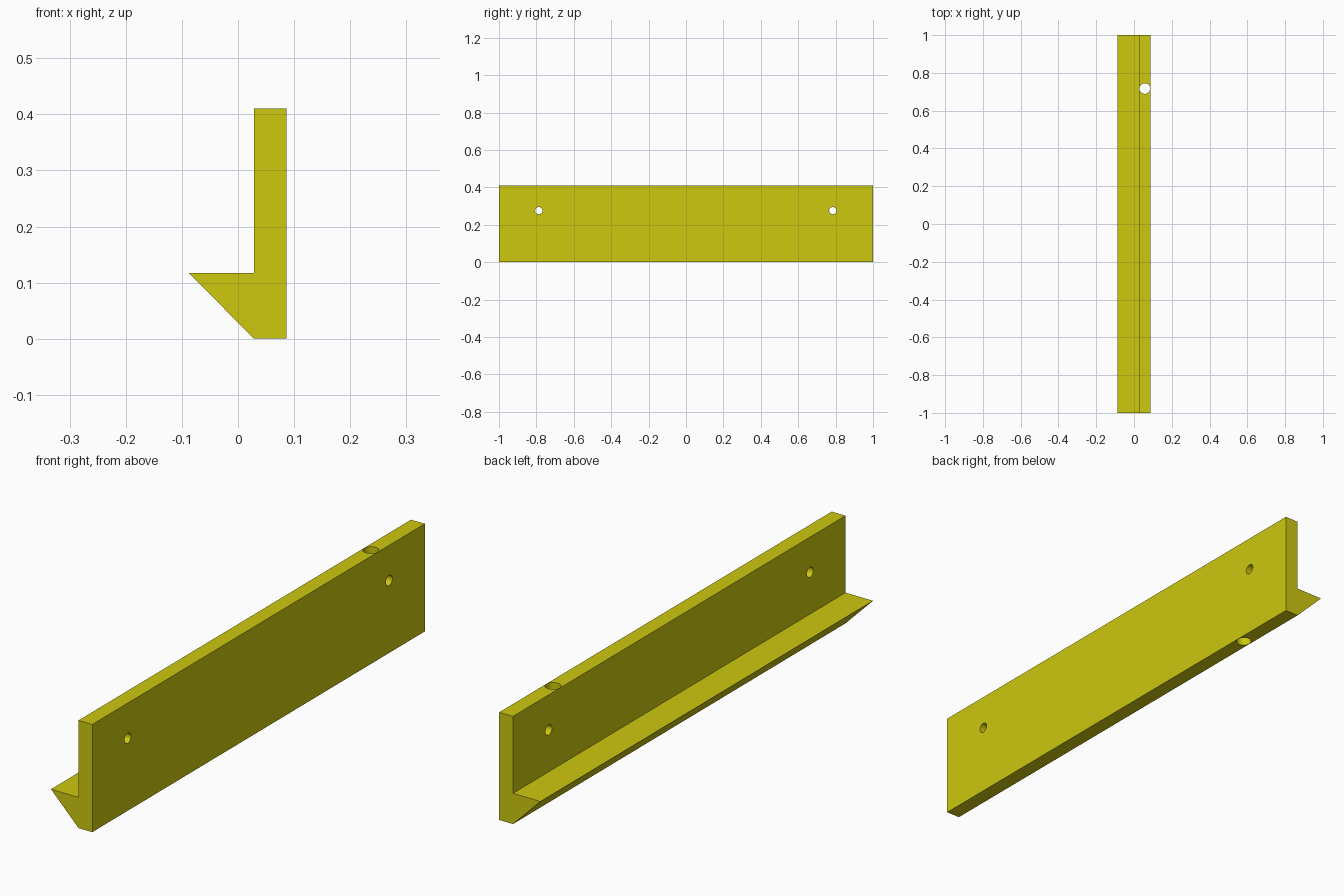
import bpy, bmesh, math

if "Cube" in bpy.data.objects:
    bpy.data.objects.remove(bpy.data.objects["Cube"])

yellow = bpy.data.materials.new("mustard yellow")
yellow.diffuse_color = (0.61, 0.58, 0.005, 1)
yellow.use_nodes = True
yellow.node_tree.nodes["Principled BSDF"].inputs["Base Color"].default_value = yellow.diffuse_color


def extrude_profile(name, profile, y0, y1):
    """Extrude an x/z outline along y."""
    bm = bmesh.new()
    face = bm.faces.new([bm.verts.new((x, y0, z)) for x, z in profile])
    ext = bmesh.ops.extrude_face_region(bm, geom=[face])
    verts = [v for v in ext["geom"] if isinstance(v, bmesh.types.BMVert)]
    bmesh.ops.translate(bm, verts=verts, vec=(0, y1 - y0, 0))
    bmesh.ops.recalc_face_normals(bm, faces=bm.faces)
    mesh = bpy.data.meshes.new(name)
    bm.to_mesh(mesh)
    bm.free()
    ob = bpy.data.objects.new(name, mesh)
    bpy.context.collection.objects.link(ob)
    mesh.materials.append(yellow)
    return ob


def drill(target, name, location, radius, rotation=(0, 0, 0)):
    """Cut a round through-hole in the target."""
    bpy.ops.mesh.primitive_cylinder_add(vertices=32, radius=radius, depth=1,
                                        location=location, rotation=rotation)
    cutter = bpy.context.object
    cutter.name = name
    cutter.data.materials.append(yellow)
    bpy.context.view_layer.update()
    mod = target.modifiers.new(name, 'BOOLEAN')
    mod.operation = 'DIFFERENCE'
    mod.solver = 'EXACT'
    mod.object = cutter
    bpy.context.view_layer.objects.active = target
    bpy.ops.object.modifier_apply(modifier=name)
    bpy.data.objects.remove(cutter, do_unlink=True)


# Upright wall with a wedge-shaped ledge along its foot
rail = extrude_profile("ledge_rail", [
    (0.0285, 0), (0.0865, 0), (0.0865, 0.41),
    (0.0285, 0.41), (0.0285, 0.117), (-0.0875, 0.117)], -1, 1)

# Two screw holes through the wall
for i, y in enumerate((-0.787, 0.785)):
    drill(rail, f"screw_hole_{i}", (0, y, 0.276), 0.0195, (0, math.pi / 2, 0))

# Vertical hole inside the wall thickness
drill(rail, "vertical_hole", (0.0575, 0.717, 0.2), 0.028)

# Smooth hole walls, sharp rail edges
bpy.ops.object.select_all(action='DESELECT')
rail.select_set(True)
bpy.context.view_layer.objects.active = rail
bpy.ops.object.shade_smooth_by_angle(angle=math.radians(30))
